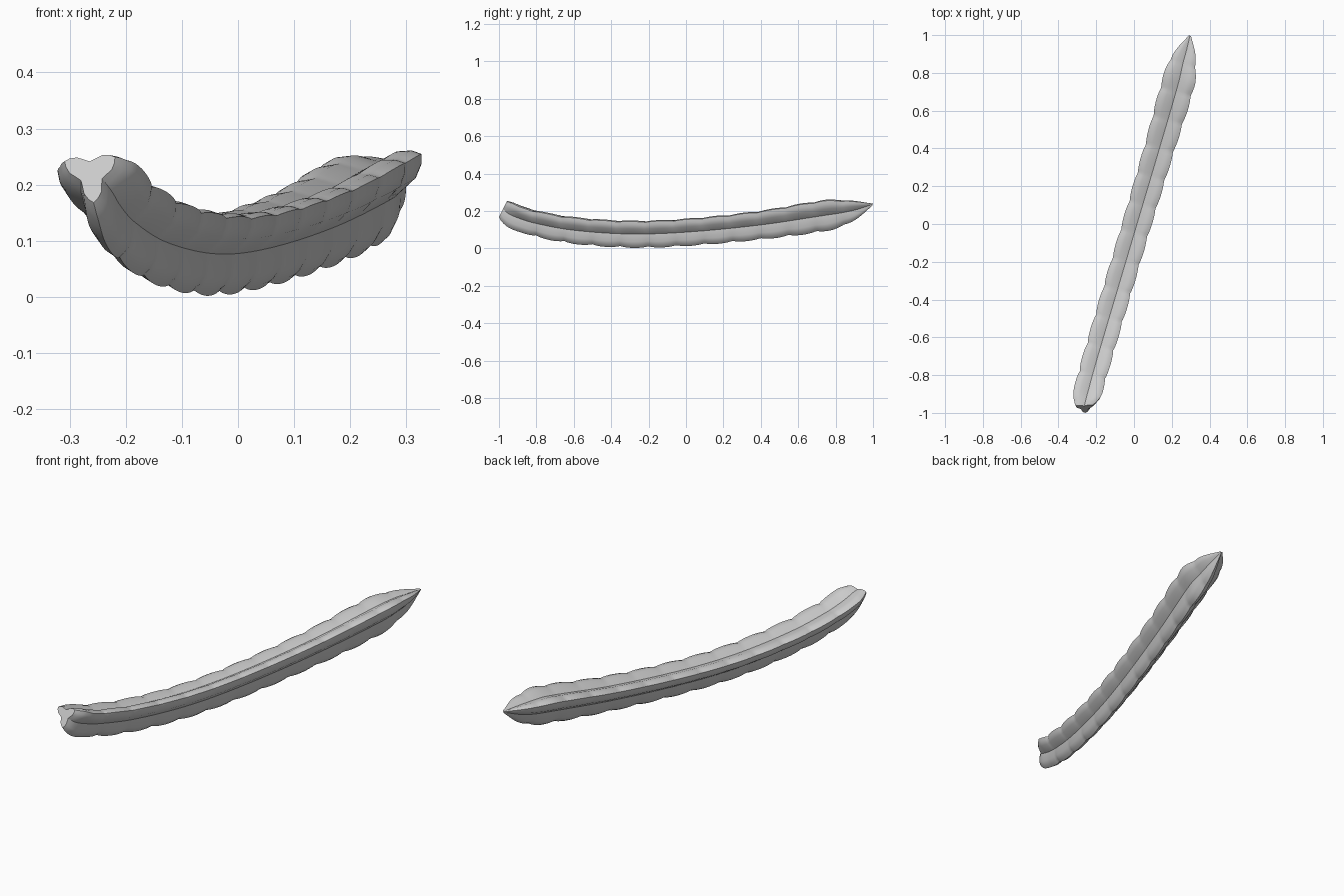
import bpy, bmesh, math
from math import sin, cos, radians, pi

cube = bpy.data.objects.get("Cube")
if cube:
    bpy.data.objects.remove(cube, do_unlink=True)

# Control points along the pod: y, centre x, centre z, scale
PATH = [(-.974, -.262, .22, .60), (-.95, -.254, .203, .86), (-.9, -.243, .181, .97),
        (-.8, -.217, .150, 1.0), (-.6, -.159, .113, 1.0), (-.3, -.07, .092, 1.0),
        (0, .019, .101, 1.0), (.4, .138, .140, 1.05), (.75, .240, .193, 1.14),
        (.85, .262, .206, .95), (.92, .280, .217, .62), (1.0, .297, .236, .06)]
YAW, ROLL = radians(16.5), radians(5)
START, END = PATH[0][0], .997
RINGS = 170
BUMP = .15          # length of one scallop


def along(y):
    """Smooth interpolation of the path at y."""
    i = max(k for k in range(len(PATH) - 1) if PATH[k][0] <= y or k == 0)
    a, b = PATH[i], PATH[i + 1]
    p, q = PATH[max(i - 1, 0)], PATH[min(i + 2, len(PATH) - 1)]
    h = b[0] - a[0]
    t = (y - a[0]) / h
    out = []
    for c in (1, 2, 3):
        m0 = (b[c] - p[c]) / (b[0] - p[0]) * h
        m1 = (q[c] - a[c]) / (q[0] - a[0]) * h
        out.append((2*t**3 - 3*t**2 + 1) * a[c] + (t**3 - 2*t**2 + t) * m0
                   + (3*t**2 - 2*t**3) * b[c] + (t**3 - t**2) * m1)
    return out


def section(y):
    """Triangular cross-section: three scalloped lobes with grooves between."""
    wave = abs(sin(pi * (y / BUMP + 1 / 3))) ** .6
    corner = .080 + .010 * wave
    side = .060 + .005 * wave
    pts = []
    for k in range(3):
        for deg, r in ((-60, .036), (-24, side), (-10, corner - .009),
                       (0, corner), (10, corner - .009), (24, side)):
            a = radians(30 + 120 * k + deg) + ROLL
            pts.append((r * cos(a), r * sin(a)))
    return pts


# Pod body: rings swept along the curved path
bm = bmesh.new()
rings = []
for i in range(RINGS + 1):
    y = START + (END - START) * i / RINGS
    cx, cz, s = along(y)
    f = min(1, (y - START) / .1)    # fades out the slanted cut at the front
    ring = []
    for u, v in section(y):
        u, v = u * s, v * s
        ring.append(bm.verts.new((cx + u * cos(YAW * f),
                                  y - u * sin(YAW * f) + .5 * v * (1 - f),
                                  cz + v)))
    rings.append(ring)
n = len(rings[0])
for a, b in zip(rings, rings[1:]):
    for j in range(n):
        k = (j + 1) % n
        bm.faces.new((a[j], a[k], b[k], b[j]))
bm.faces.new(rings[0])
bm.faces.new(rings[-1])
bmesh.ops.recalc_face_normals(bm, faces=bm.faces)

mesh = bpy.data.meshes.new("ribbed_pod")
bm.to_mesh(mesh)
bm.free()
pod = bpy.data.objects.new("ribbed_pod", mesh)
bpy.context.collection.objects.link(pod)

# Plain grey finish
grey = bpy.data.materials.new("light_grey")
grey.use_nodes = True
colour = (.6, .6, .6, 1)
grey.diffuse_color = colour
grey.node_tree.nodes["Principled BSDF"].inputs["Base Color"].default_value = colour
mesh.materials.append(grey)

bpy.context.view_layer.objects.active = pod
pod.select_set(True)
bpy.ops.object.shade_smooth_by_angle(angle=radians(30))
